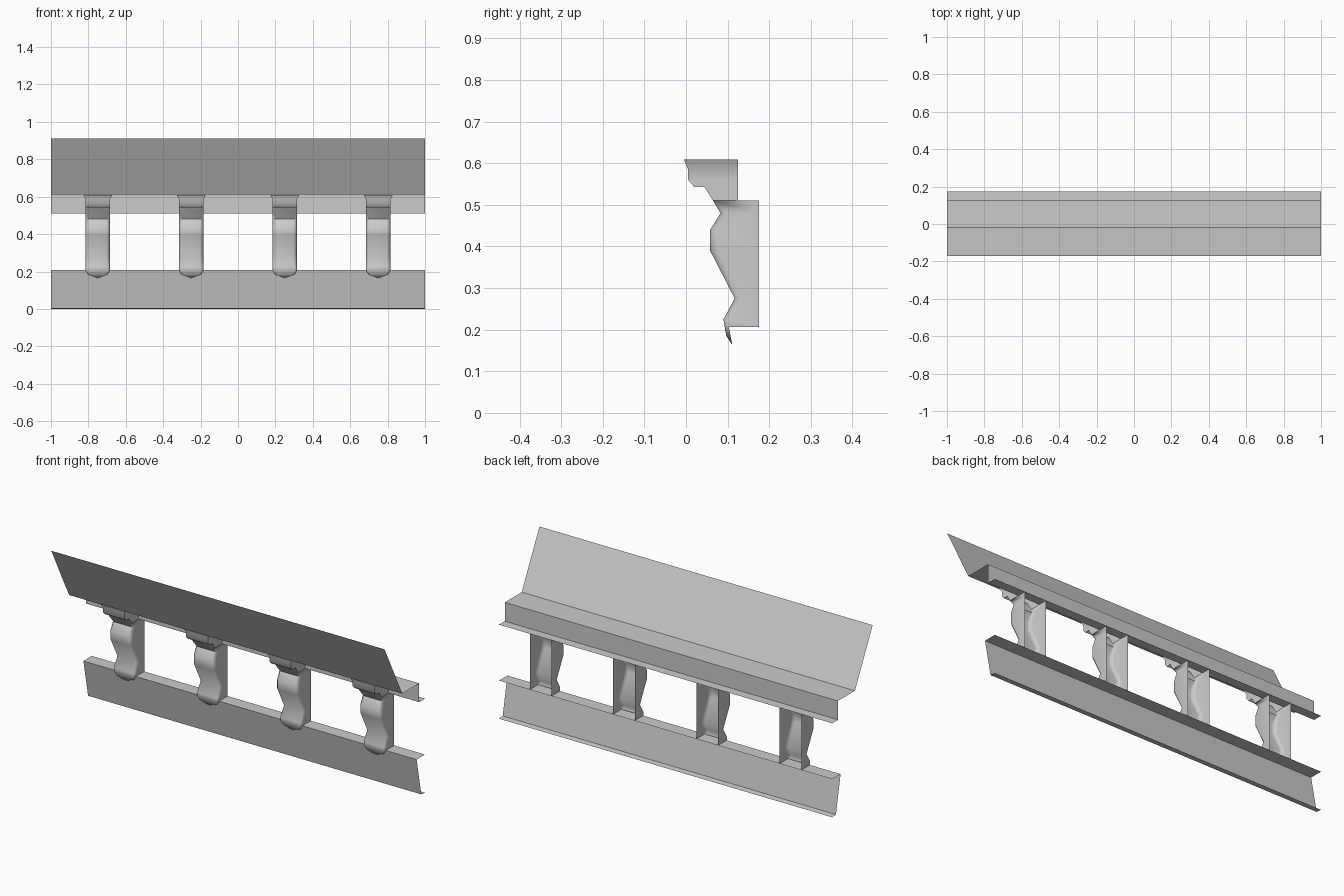
import bpy, bmesh, math

cube = bpy.data.objects.get("Cube")
if cube:
    bpy.data.objects.remove(cube)

grey = bpy.data.materials.new("light grey")
grey.use_nodes = True
colour = (0.6, 0.6, 0.6, 1)
grey.diffuse_color = colour
grey.node_tree.nodes["Principled BSDF"].inputs["Base Color"].default_value = colour


def loft(name, rows, x=0):
    """Skin neighbouring rows of points with quads."""
    bm = bmesh.new()
    rings = [[bm.verts.new(p) for p in row] for row in rows]
    for a, b in zip(rings, rings[1:]):
        for i in range(len(a) - 1):
            bm.faces.new((a[i], b[i], b[i + 1], a[i + 1]))
    bmesh.ops.remove_doubles(bm, verts=bm.verts, dist=0.0001)
    mesh = bpy.data.meshes.new(name)
    bm.to_mesh(mesh)
    bm.free()
    mesh.materials.append(grey)
    obj = bpy.data.objects.new(name, mesh)
    obj.location.x = x
    bpy.context.collection.objects.link(obj)
    return obj


def sheet(name, profile):
    """Folded sheet: a (y, z) profile, top first, run along the full length."""
    return loft(name, [[(x, y, z) for x in (-1, 1)] for y, z in profile])


def section(y, z, half, radius, back):
    """U-shaped bracket section, open at the back, with rounded front corners."""
    right = []
    for i in range(4):
        a = math.radians(30 * i)
        right.append((half - radius + radius * math.cos(a),
                      y + radius - radius * math.sin(a), z))
    left = [(-px, py, pz) for px, py, pz in right]
    return [(-half, back, z)] + left + right[::-1] + [(half, back, z)]


# Folded sheets: leaning gutter front with its ledge, and lower fascia
sheet("cornice", [(-0.172, 0.91), (-0.02, 0.612), (0.125, 0.612),
                  (0.125, 0.51), (0.175, 0.51)])
sheet("fascia", [(0.175, 0.207), (0.103, 0.207), (0.143, 0.003), (0.175, 0)])

# Bracket sections: front y, height, half width, corner radius, back y
bracket = [
    (-0.005, 0.609, 0.077, 0, 0.125),
    (0.005, 0.585, 0.065, 0, 0.125),
    (0.005, 0.56, 0.065, 0, 0.125),
    (0.02, 0.543, 0.065, 0, 0.125),
    (0.037, 0.555, 0.065, 0, 0.125),
    (0.065, 0.51, 0.065, 0, 0.125),
    (0.065, 0.51, 0.065, 0, 0.175),
    (0.083, 0.48, 0.065, 0.015, 0.175),
    (0.058, 0.44, 0.065, 0.02, 0.175),
    (0.058, 0.39, 0.065, 0.02, 0.175),
    (0.117, 0.275, 0.065, 0.02, 0.175),
    (0.09, 0.225, 0.065, 0.015, 0.175),
    (0.093, 0.207, 0.065, 0.01, 0.175),
    (0.093, 0.207, 0.065, 0.01, 0.103),
    (0.097, 0.185, 0.052, 0.008, 0.107),
    (0.11, 0.165, 0, 0, 0.111),
]
rows = [section(*r) for r in bracket]
for n, x in enumerate((-0.75, -0.25, 0.25, 0.75), 1):
    obj = loft(f"bracket_{n}", rows, x)
    bpy.ops.object.select_all(action="DESELECT")
    obj.select_set(True)
    bpy.context.view_layer.objects.active = obj
    bpy.ops.object.shade_smooth_by_angle(angle=math.radians(60))
